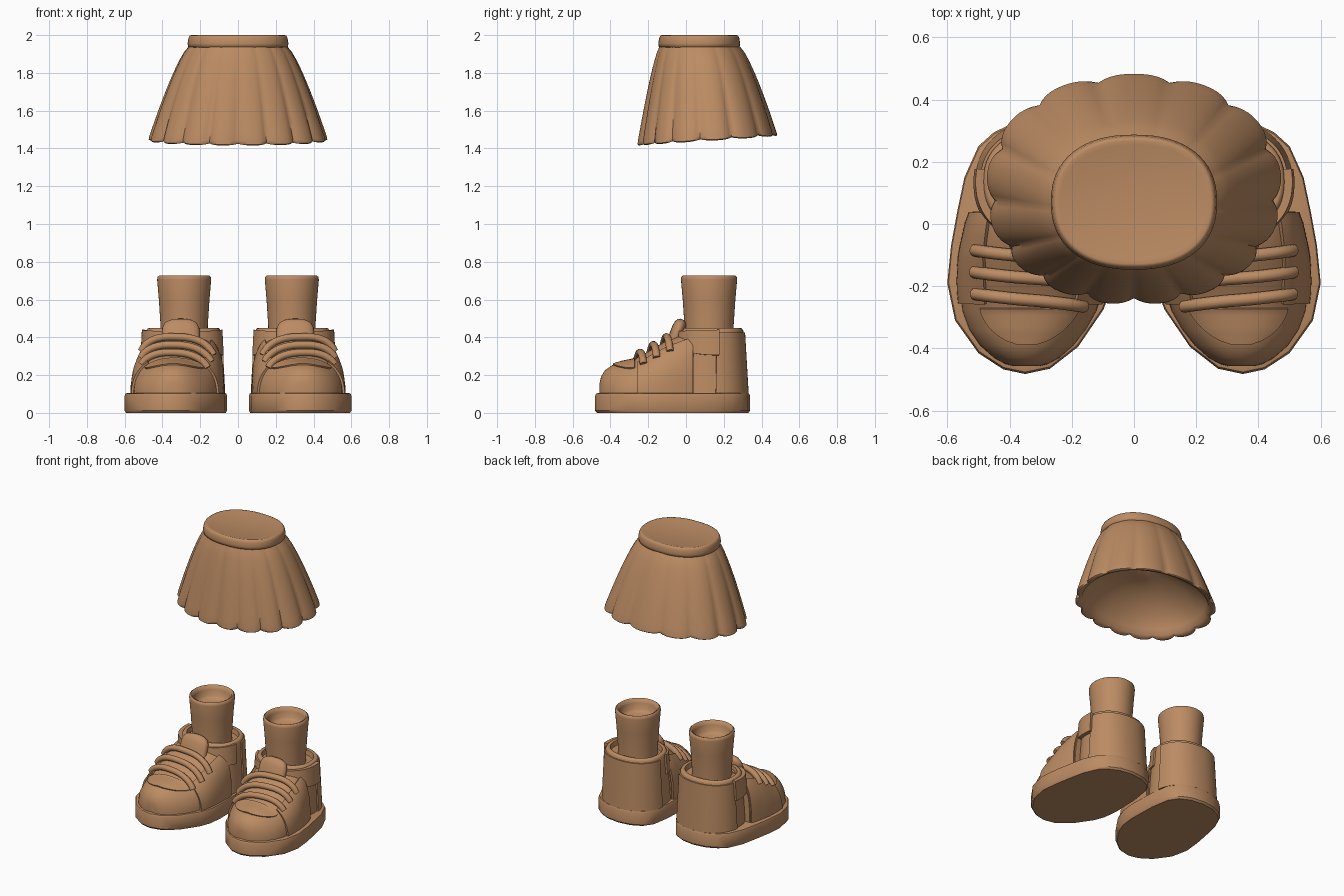
import bpy, bmesh, math
from math import sin, cos, pi

if "Cube" in bpy.data.objects:
    bpy.data.objects.remove(bpy.data.objects["Cube"])

clay = bpy.data.materials.new("brown_clay")
clay.diffuse_color = (.50, .26, .125, 1)
clay.use_nodes = True
clay.node_tree.nodes["Principled BSDF"].inputs["Base Color"].default_value = clay.diffuse_color


def finish(ob, mirror=False, solid=0, angle=40):
    bpy.ops.object.select_all(action='DESELECT')
    bpy.context.view_layer.objects.active = ob
    ob.select_set(True)
    ob.data.materials.append(clay)
    if solid:
        m = ob.modifiers.new("thick", 'SOLIDIFY')
        m.thickness, m.offset = solid, 0
    if mirror:
        ob.modifiers.new("mirror", 'MIRROR').use_clip = False
    bpy.ops.object.convert(target='MESH')
    bpy.ops.object.shade_smooth_by_angle(angle=math.radians(angle))


def grid(name, rows, closed=True, caps=(True, True), **kw):
    """Skin a list of point rows; closed rows become rings."""
    bm = bmesh.new()
    vs = [[bm.verts.new(p) for p in r] for r in rows]
    n = len(rows[0])
    for a, b in zip(vs, vs[1:]):
        for i in range(n if closed else n - 1):
            j = (i + 1) % n
            bm.faces.new((a[i], a[j], b[j], b[i]))
    for flag, r in zip(caps, (vs[0], vs[-1])):
        if flag and closed:
            bm.faces.new(r)
    bmesh.ops.recalc_face_normals(bm, faces=bm.faces)
    me = bpy.data.meshes.new(name)
    bm.to_mesh(me)
    bm.free()
    ob = bpy.data.objects.new(name, me)
    bpy.context.collection.objects.link(ob)
    finish(ob, **kw)


def spow(v, n):
    return math.copysign(abs(v) ** (2 / n), v)


def ring(cx, cy, z, rx, ry, n=2.0, count=48):
    return [(cx + rx * spow(cos(2 * pi * i / count), n),
             cy + ry * spow(sin(2 * pi * i / count), n), z) for i in range(count)]


def span(a, b, n):
    return [a + (b - a) * i / n for i in range(n + 1)]


def lerp_table(table, v):
    for a, b in zip(table, table[1:]):
        if v <= b[0]:
            break
    k = min(1, max(0, (v - a[0]) / (b[0] - a[0])))
    return [p + (q - p) * k for p, q in zip(a, b)]


# ---- skirt: 15 pleats, wider ones at the back, domed underside ----
cusps = [13.3, 41, 70, 95, 120, 141, 162, 180]
edges = [-c for c in reversed(cusps)] + cusps
SUB = 10


def skirt_ring(f, grow, pleat, lift=0):
    pts = []
    for a, b in zip(edges, edges[1:]):
        for s in range(SUB):
            u = s / SUB
            phi = math.radians(a + (b - a) * u)
            d = abs(2 * u - 1) ** 2.5
            k = f ** 0.75
            g = grow * (1 - pleat * d * (0.25 + 0.75 * f))
            hem = 1.415 + 0.025 * (1 + cos(phi)) + 0.01 * d * (pleat > 0)
            z = 1.95 + f * (hem - 1.95) + lift
            pts.append(((0.253 + 0.226 * k) * g * spow(sin(phi), 2.15),
                        0.07 + 0.042 * k + (0.207 + 0.167 * k) * g * spow(cos(phi), 2.15), z))
    return pts


rows = [skirt_ring(f, 1, 0.055) for f in span(0, 0.96, 12)]
rows += [skirt_ring(.99, 0.995, 0.055), skirt_ring(1, 0.975, 0.05), skirt_ring(1, 0.93, 0.03, 0.004)]
rows += [skirt_ring(.97 - .47 * sin(t), .9 * cos(t), 0) for t in span(0, 1.5, 10)]
grid("pleated_skirt", rows, caps=(False, True), angle=50)
grid("waistband", [ring(0, 0.07, z, r, r - 0.05, 2.3, 64) for z, r in
     ((1.932, .25), (1.938, .264), (1.955, .267), (1.985, .262), (1.997, .256), (2.0, .248), (1.996, .235))],
     angle=60)

# ---- soles ----
outline = [(.35, -.482), (.42, -.467), (.50, -.415), (.575, -.31), (.6, -.19), (.588, -.07), (.568, .04),
           (.545, .15), (.50, .25), (.45, .295), (.38, .328), (.29, .34), (.20, .328), (.13, .295), (.085, .23),
           (.064, .1), (.058, -.1), (.07, -.2), (.098, -.275), (.18, -.395), (.27, -.465)]
grid("shoe_sole", [[(.33 + (x - .33) * s, -.07 + (y + .07) * s, z) for x, y in outline]
     for z, s in ((0, .975), (.012, 1), (.09, 1), (.102, .985), (.105, .96))], mirror=True, angle=35)

# ---- shoe front: arched sections (y, centre x, half width, height, squareness) ----
arch = [(-.457, .345, .04, .16, 2.2), (-.45, .345, .068, .19, 2.2), (-.43, .345, .105, .225, 2.2),
        (-.39, .345, .15, .253, 2.2), (-.34, .342, .187, .268, 2.2), (-.28, .336, .215, .28, 2.3),
        (-.2, .327, .232, .325, 2.4), (-.1, .32, .235, .385, 2.7), (0, .308, .225, .425, 3),
        (.04, .302, .217, .43, 3)]


def vamp(y, t, off=0.0):
    _, c, w, h, n = lerp_table(arch, y)
    return (c + (w + off) * spow(cos(pi * t), n), y, .09 + (h - .09 + off) * abs(sin(pi * t)) ** (2 / n))


grid("shoe_front", [[vamp(a[0], t) for t in span(0, 1, 32)] for a in arch], mirror=True, angle=50)

# side panels, and the raised U-shaped toe piece
for name, t0, t1 in (("outer_side_panel", 0, .3), ("inner_side_panel", .7, 1)):
    grid(name, [[vamp(y, t, .003) for t in span(t0, t1, 12)] for y in span(-.255, .035, 8)],
         closed=False, mirror=True, solid=.018)
rows = []
for y in span(-.385, -.27, 10):
    half = .24 * math.sqrt(max(.03, 1 - ((y + .27) / .118) ** 2))
    rows.append([vamp(y, t, .001) for t in span(.5 - half, .5 + half, 14)])
grid("toe_piece", rows, closed=False, mirror=True, solid=.014)


# ---- heel cup with open collar ----
def heel(a, z, off=0.0):
    k = (z - .1) / .34
    rx, ry, cy = .213 - .017 * k + off, .197 - .03 * k + off, .126 + .01 * k
    return (.288 + rx * spow(cos(a), 2.25), cy + ry * spow(sin(a), 2.25), z)


ang = span(0, 2 * pi, 56)[:-1]
levels = [(.1, 0), (.2, 0), (.32, 0), (.435, 0), (.447, -.006), (.45, -.015), (.447, -.027), (.415, -.035)]
grid("heel_cup", [[heel(a, z, o) for a in ang] for z, o in levels], mirror=True, angle=50)
grid("heel_counter", [[heel(a, z, .003) for a in span(.04 * pi, .96 * pi, 36)] for z in span(.1, .425, 8)],
     closed=False, mirror=True, solid=.012)

# ankle straps beside the tongue: a broad outer one, a slim inner one
for name, a0, a1, off, th in (("outer_ankle_strap", .06, -.42, .012, .026),
                              ("inner_ankle_strap", 1.05, 1.42, .005, .014)):
    rows = []
    for k in span(0, 1, 16):
        a = pi * (a0 + (a1 - a0) * k)
        rows.append([heel(a, z, off) for z in span(.305 + .06 * k * k, .44 - .01 * k, 5)])
    grid(name, rows, closed=False, mirror=True, solid=th)

# padded tongue leaning back against the ankle
rows = []
for k, w, th in ((0, .10, .025), (.25, .10, .032), (.5, .10, .036), (.72, .098, .036),
                 (.88, .085, .032), (.96, .06, .022), (1, .03, .01)):
    y, z = -.085 + .065 * k, .33 + .165 * k
    rows.append([(x, y + d * .93, z - d * .37) for x, d, _ in ring(.303, 0, 0, w, th, 2.3, 24)])
grid("tongue", rows, mirror=True, angle=60)

# ---- laces ----
for i, y0 in enumerate((-.245, -.175, -.105)):
    cu = bpy.data.curves.new("lace", 'CURVE')
    cu.dimensions, cu.bevel_depth, cu.bevel_resolution = '3D', .02, 3
    cu.use_fill_caps = True
    sp = cu.splines.new('POLY')
    pts = [vamp(y0 + .028 * cos(pi * t), t, .02 - .012 * abs((t - .5) / .27) ** 4) for t in span(.24, .76, 20)]
    sp.points.add(len(pts) - 1)
    for p, q in zip(sp.points, pts):
        p.co = (*q, 1)
    ob = bpy.data.objects.new(f"lace_{i + 1}", cu)
    bpy.context.collection.objects.link(ob)
    finish(ob, mirror=True, angle=60)

# ---- socks, hollow at the top ----
grid("sock", [ring(.285, .122, z, r, r * 1.04) for z, r in
     ((.38, .126), (.46, .125), (.6, .134), (.705, .143), (.72, .141), (.727, .133),
      (.722, .122), (.70, .113), (.66, .108), (.645, .09))], mirror=True, angle=60)
